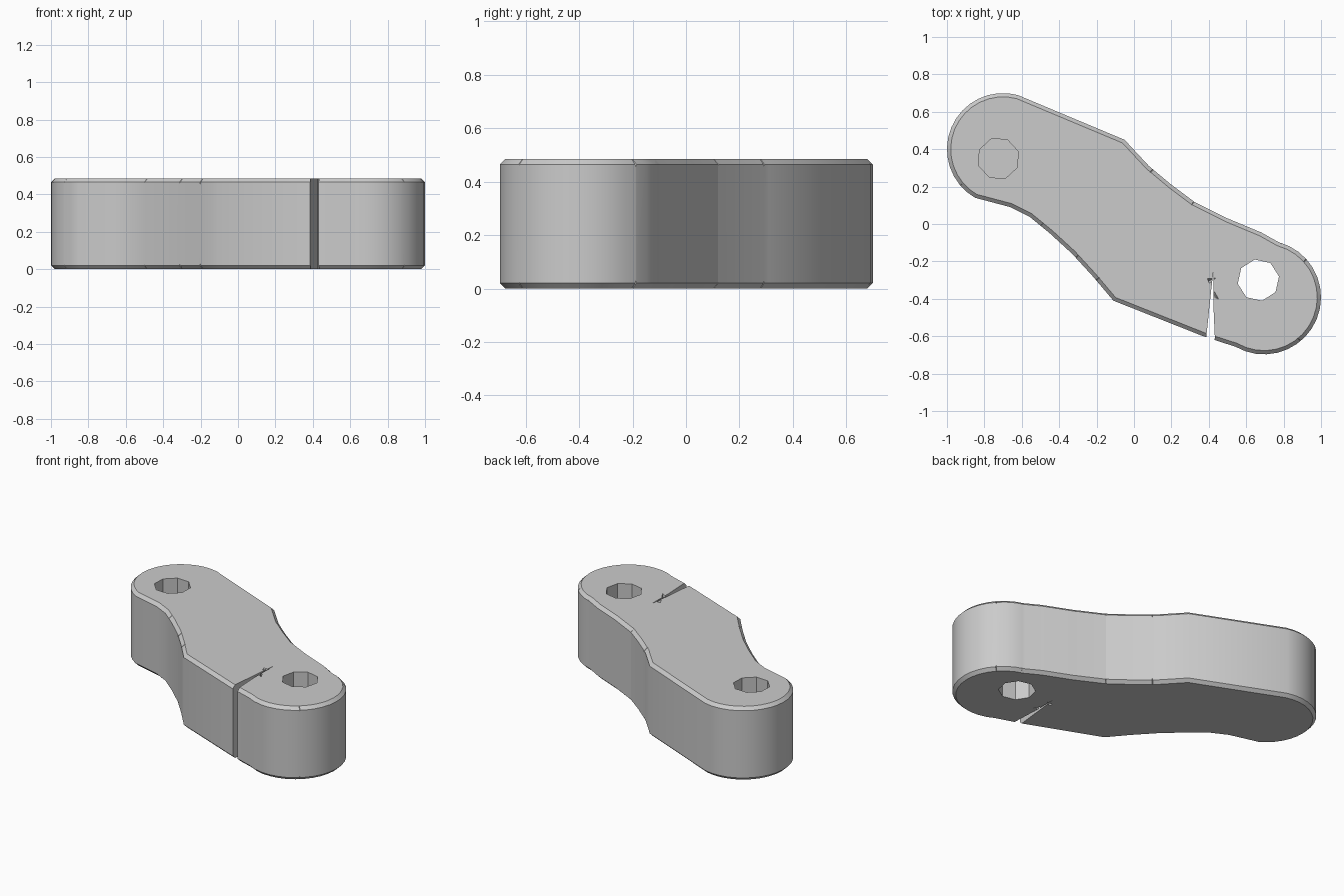
import bpy, bmesh, math
from mathutils import Vector

if "Cube" in bpy.data.objects:
    bpy.data.objects.remove(bpy.data.objects["Cube"])

HEIGHT = 0.485
stone = bpy.data.materials.new("grey_stone")
stone.use_nodes = True
GREY = (0.6, 0.6, 0.6, 1)
stone.diffuse_color = GREY
stone.node_tree.nodes["Principled BSDF"].inputs["Base Color"].default_value = GREY


def arc(cx, cy, r, start, end, steps):
    angles = [math.radians(start + (end - start) * i / steps) for i in range(steps + 1)]
    return [(cx + r * math.cos(a), cy + r * math.sin(a)) for a in angles]


def prism(name, outline, z0, z1):
    """Extrude a plan outline between two heights."""
    bm = bmesh.new()
    face = bm.faces.new([bm.verts.new((x, y, z0)) for x, y in outline])
    top = bmesh.ops.extrude_face_region(bm, geom=[face])["geom"]
    for v in top:
        if isinstance(v, bmesh.types.BMVert):
            v.co.z = z1
    bmesh.ops.recalc_face_normals(bm, faces=bm.faces)
    mesh = bpy.data.meshes.new(name)
    bm.to_mesh(mesh)
    bm.free()
    mesh.materials.append(stone)
    obj = bpy.data.objects.new(name, mesh)
    bpy.context.collection.objects.link(obj)
    return obj


def wedge(x, y, z, direction, size, depth):
    """Tapered chip cutter, wide at the rim and pointed along the wall."""
    d = Vector((direction[0], direction[1], 0)).normalized()
    side = Vector((-d.y, d.x, 0))
    centre = Vector((x, y, z))
    up = Vector((0, 0, 1 if z > HEIGHT / 2 else -1))
    base = [centre - d * size + up * 0.01, centre + d * 0.04 + side * size + up * 0.01,
            centre + d * 0.04 - side * size + up * 0.01]
    bm = bmesh.new()
    for p in base + [centre + d * 0.04 - up * depth]:
        bm.verts.new(p)
    bmesh.ops.convex_hull(bm, input=bm.verts)
    bmesh.ops.recalc_face_normals(bm, faces=bm.faces)
    mesh = bpy.data.meshes.new("chip_cutter")
    bm.to_mesh(mesh)
    bm.free()
    mesh.materials.append(stone)
    obj = bpy.data.objects.new("chip_cutter", mesh)
    bpy.context.collection.objects.link(obj)
    return obj


# Body: two rounded ends joined by a waisted bar
outline = arc(-0.7, 0.4, 0.3, 75, 240, 16)
outline += [(-0.66, 0.09), (-0.56, 0.04), (-0.45, -0.05), (-0.33, -0.16), (-0.22, -0.28),
            (-0.11, -0.41), (0.37, -0.6), (0.43, -0.62)]
outline += arc(0.695, -0.392, 0.305, 240, 435, 18)
outline += [(0.68, -0.045), (0.5, 0.03), (0.32, 0.12), (0.2, 0.21), (0.08, 0.31), (-0.05, 0.45)]
body = prism("link_body", outline, 0, HEIGHT)
bpy.context.view_layer.objects.active = body
body.select_set(True)

# Worn rim
rim = body.modifiers.new("rim", "BEVEL")
rim.width = 0.02
rim.segments = 1
rim.limit_method = "ANGLE"
rim.angle_limit = math.radians(60)
bpy.ops.object.modifier_apply(modifier="rim")

# Through hole, blind hole and split
cutters = [
    prism("through_hole_cutter", arc(0.665, -0.3, 0.112, 10, 325, 7), -0.1, 0.6),
    prism("blind_hole_cutter", arc(-0.725, 0.35, 0.112, 20, 335, 7), 0.2, 0.6),
    prism("split_cutter", [(0.375, -0.7), (0.43, -0.7), (0.432, -0.6), (0.424, -0.42),
                           (0.426, -0.24), (0.412, -0.36), (0.388, -0.59)], -0.1, 0.6),
]

# Chips around both rims, and flakes beside the split
chips = [(0.1, 0.29, 1, 1), (0.32, 0.12, 1, 1.6), (0.79, -0.1, 0.4, 1), (0.92, -0.19, 1, 1),
         (-0.5, -0.01, -1, -1), (-0.31, -0.18, -1, -1), (-0.2, -0.3, -1, -1),
         (0.89, -0.625, 1, -1), (-0.93, 0.205, -1, -0.8)]
for x, y, dx, dy in chips:
    for z in (0, HEIGHT):
        cutters.append(wedge(x, y, z, (dx, dy), 0.03, 0.075))
for x, y, dx, dy in [(0.45, -0.4, -1, 1), (0.435, -0.29, -1, -0.4)]:
    for z in (0, HEIGHT):
        cutters.append(wedge(x, y, z, (dx, dy), 0.018, 0.03))

for cutter in cutters:
    cut = body.modifiers.new("cut", "BOOLEAN")
    cut.operation = "DIFFERENCE"
    cut.solver = "EXACT"
    cut.object = cutter
    bpy.ops.object.modifier_apply(modifier="cut")
for cutter in cutters:
    bpy.data.objects.remove(cutter)

bpy.ops.object.shade_smooth_by_angle(angle=math.radians(30))
